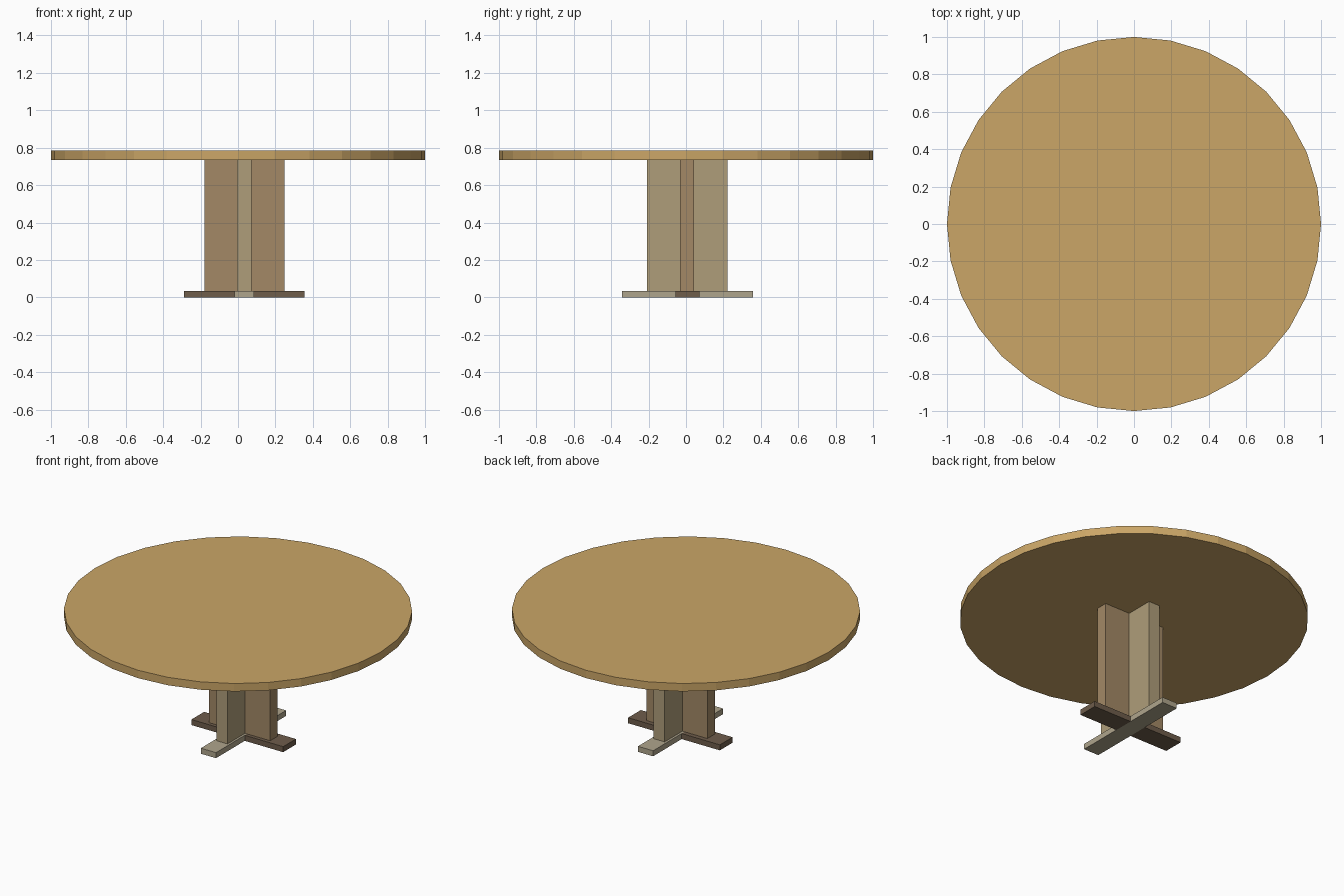
import bpy

if "Cube" in bpy.data.objects:
    bpy.data.objects.remove(bpy.data.objects["Cube"])


def lin(c):
    return c / 12.92 if c <= 0.04045 else ((c + 0.055) / 1.055) ** 2.4


def paint(obj, name, rgb):
    mat = bpy.data.materials.new(name)
    mat.diffuse_color = (*[lin(c / 255) for c in rgb], 1)
    mat.use_nodes = True
    mat.node_tree.nodes["Principled BSDF"].inputs["Base Color"].default_value = mat.diffuse_color
    obj.data.materials.append(mat)


def board(name, x, y, z, rgb):
    """Box given by its (min, max) range on each axis."""
    bpy.ops.mesh.primitive_cube_add(size=1)
    obj = bpy.context.object
    obj.name = name
    for v in obj.data.vertices:
        v.co = [(lo + hi) / 2 + c * (hi - lo) for c, (lo, hi) in zip(v.co, (x, y, z))]
    paint(obj, name + "_wood", rgb)
    return obj


# Round table top, 32 flat sides
bpy.ops.mesh.primitive_cylinder_add(vertices=32, radius=1, depth=0.05, location=(0, 0, 0.76))
top = bpy.context.object
top.name = "table_top"
paint(top, "top_wood", (203, 166, 103))

# Crossed pedestal panels
post = (0.035, 0.735)
board("pedestal_panel_x", (-0.18, 0.248), (-0.032, 0.043), post, (163, 137, 102))
board("pedestal_panel_y", (-0.005, 0.072), (-0.208, 0.221), post, (175, 158, 122))

# Crossed feet
foot = (0, 0.035)
board("foot_x", (-0.288, 0.355), (-0.055, 0.072), foot, (110, 93, 75))
board("foot_y", (-0.02, 0.086), (-0.343, 0.358), foot, (175, 165, 140))
